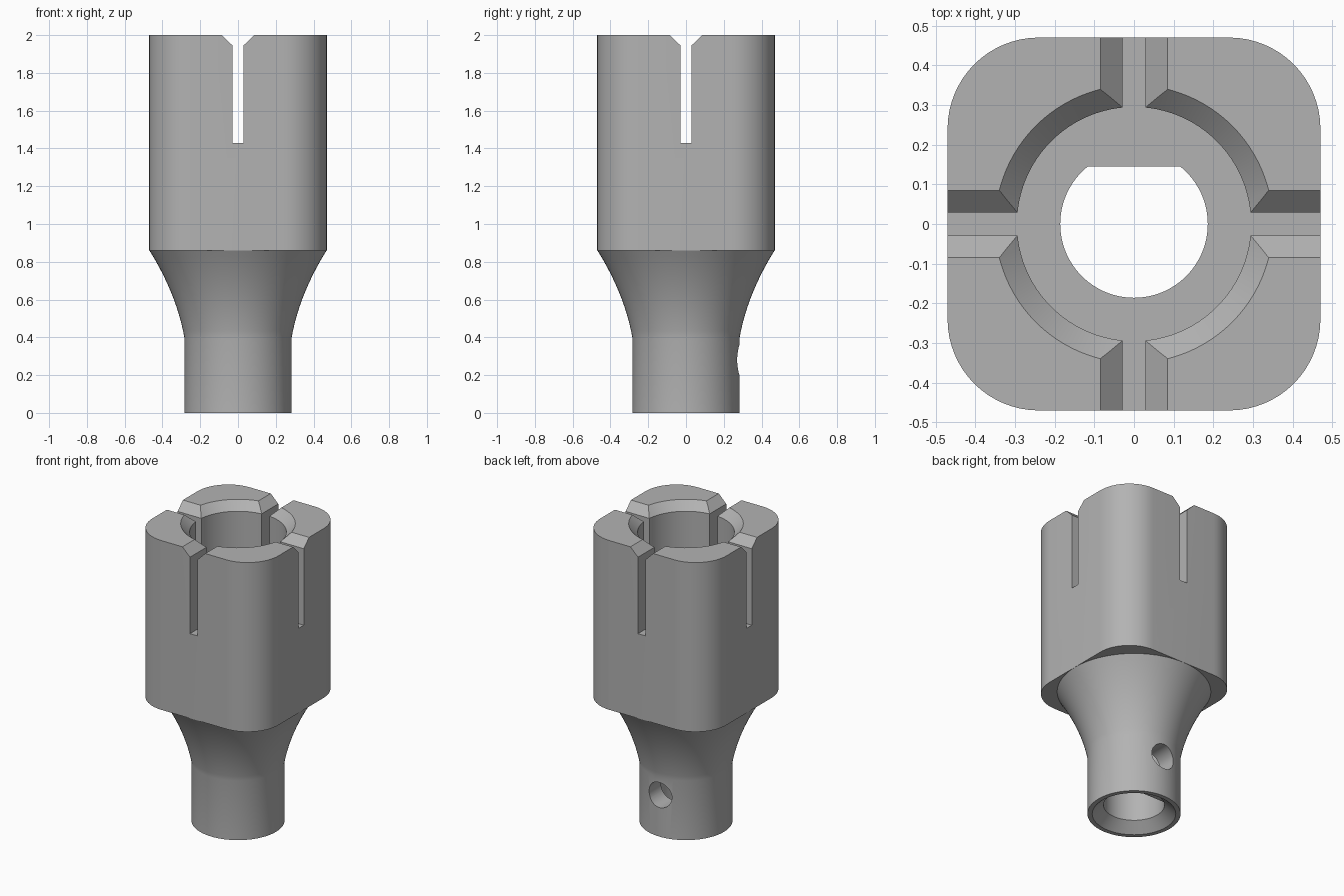
import bpy, bmesh
from math import sin, cos, pi, radians
from mathutils import Matrix

cube = bpy.data.objects.get("Cube")
if cube:
    bpy.data.objects.remove(cube, do_unlink=True)

SEG = 96
TOP, SHELF, SHOULDER = 2.0, 1.43, 0.86
HALF, CORNER = 0.47, 0.23

metal = bpy.data.materials.new("plain grey")
metal.use_nodes = True
grey = (0.45, 0.45, 0.45, 1)
metal.diffuse_color = grey
metal.node_tree.nodes["Principled BSDF"].inputs["Base Color"].default_value = grey


def finish(name, bm):
    bmesh.ops.recalc_face_normals(bm, faces=bm.faces)
    mesh = bpy.data.meshes.new(name)
    bm.to_mesh(mesh)
    bm.free()
    mesh.materials.append(metal)
    obj = bpy.data.objects.new(name, mesh)
    bpy.context.collection.objects.link(obj)
    return obj


def lathe(name, profile, flat_y=None):
    """Solid of revolution about z from (radius, height) pairs, capped at both ends."""
    bm = bmesh.new()
    rings = []
    for r, z in profile:
        ring = []
        for i in range(SEG):
            a = 2 * pi * i / SEG
            y = r * sin(a)
            ring.append(bm.verts.new((r * cos(a), y, z)))
        rings.append(ring)
    for low, high in zip(rings, rings[1:]):
        for i in range(SEG):
            j = (i + 1) % SEG
            bm.faces.new((low[i], low[j], high[j], high[i]))
    bm.faces.new(rings[0])
    bm.faces.new(rings[-1])
    if flat_y is not None:
        # Slice one side off to leave a flat
        cut = bmesh.ops.bisect_plane(bm, geom=bm.verts[:] + bm.edges[:] + bm.faces[:],
                                     plane_co=(0, flat_y, 0), plane_no=(0, 1, 0), clear_outer=True)
        edges = [e for e in cut["geom_cut"] if isinstance(e, bmesh.types.BMEdge)]
        bmesh.ops.contextual_create(bm, geom=edges)
    return finish(name, bm)


def prism(name, outline, depth, matrix=Matrix()):
    """Extrude a flat outline along its local z."""
    bm = bmesh.new()
    face = bm.faces.new([bm.verts.new((x, y, 0)) for x, y in outline])
    side = bmesh.ops.extrude_face_region(bm, geom=[face])["geom"]
    bmesh.ops.translate(bm, vec=(0, 0, depth),
                        verts=[v for v in side if isinstance(v, bmesh.types.BMVert)])
    bm.transform(matrix)
    return finish(name, bm)


def combine(target, tool, operation):
    mod = target.modifiers.new(tool.name, "BOOLEAN")
    mod.operation, mod.solver, mod.object = operation, "EXACT", tool
    bpy.context.view_layer.objects.active = target
    bpy.ops.object.modifier_apply(modifier=mod.name)
    bpy.data.objects.remove(tool, do_unlink=True)


# Rounded square head
inner = HALF - CORNER
outline = []
for k, (sx, sy) in enumerate([(1, 1), (-1, 1), (-1, -1), (1, -1)]):
    for i in range(17):
        a = pi / 2 * (k + i / 16)
        outline.append((sx * inner + CORNER * cos(a), sy * inner + CORNER * sin(a)))
holder = prism("slotted_holder", outline, TOP - SHOULDER, Matrix.Translation((0, 0, SHOULDER)))

# Round stem with a concave flare, its core reaching up into the head
stem_r, stem_z, steps = 0.284, 0.4, 14
profile = [(stem_r, 0)]
for i in range(steps + 1):
    t = i / steps
    profile.append((stem_r + (HALF - 0.001 - stem_r) * (0.45 * t + 0.55 * t * t),
                    stem_z + (SHOULDER - stem_z) * t))
profile.append((0.4, 1.0))
combine(holder, lathe("stem", profile), "UNION")

# Wide upper bore with a chamfered mouth
combine(holder, lathe("upper_bore", [(0.295, SHELF), (0.295, 1.945), (0.35, TOP), (0.35, 2.1)]),
        "DIFFERENCE")

# D-shaped shaft bore and its chamfered lower mouth
combine(holder, lathe("shaft_bore", [(0.186, -0.1), (0.186, 1.6)], flat_y=0.145), "DIFFERENCE")
combine(holder, lathe("lower_mouth", [(0.255, -0.1), (0.255, 0), (0.186, 0.062)]), "DIFFERENCE")

# Crossed slots with flared tops
half_slot = [(0.029, SHELF), (0.029, 1.945), (0.085, TOP), (0.085, 2.1)]
slot = half_slot + [(-x, z) for x, z in reversed(half_slot)]
stand = Matrix.Translation((0, 0.6, 0)) @ Matrix.Rotation(radians(90), 4, "X")
for turn in (0, 90):
    combine(holder, prism("slot", slot, 1.2, Matrix.Rotation(radians(turn), 4, "Z") @ stand),
            "DIFFERENCE")

# Set screw hole through the back of the stem
hole = [(0.085 * cos(2 * pi * i / 48), 0.28 + 0.085 * sin(2 * pi * i / 48)) for i in range(48)]
combine(holder, prism("screw_hole", hole, 0.55, stand), "DIFFERENCE")

# Smooth curved walls, crisp edges
bpy.ops.object.select_all(action="DESELECT")
holder.select_set(True)
bpy.context.view_layer.objects.active = holder
bpy.ops.object.shade_smooth_by_angle(angle=radians(25))
